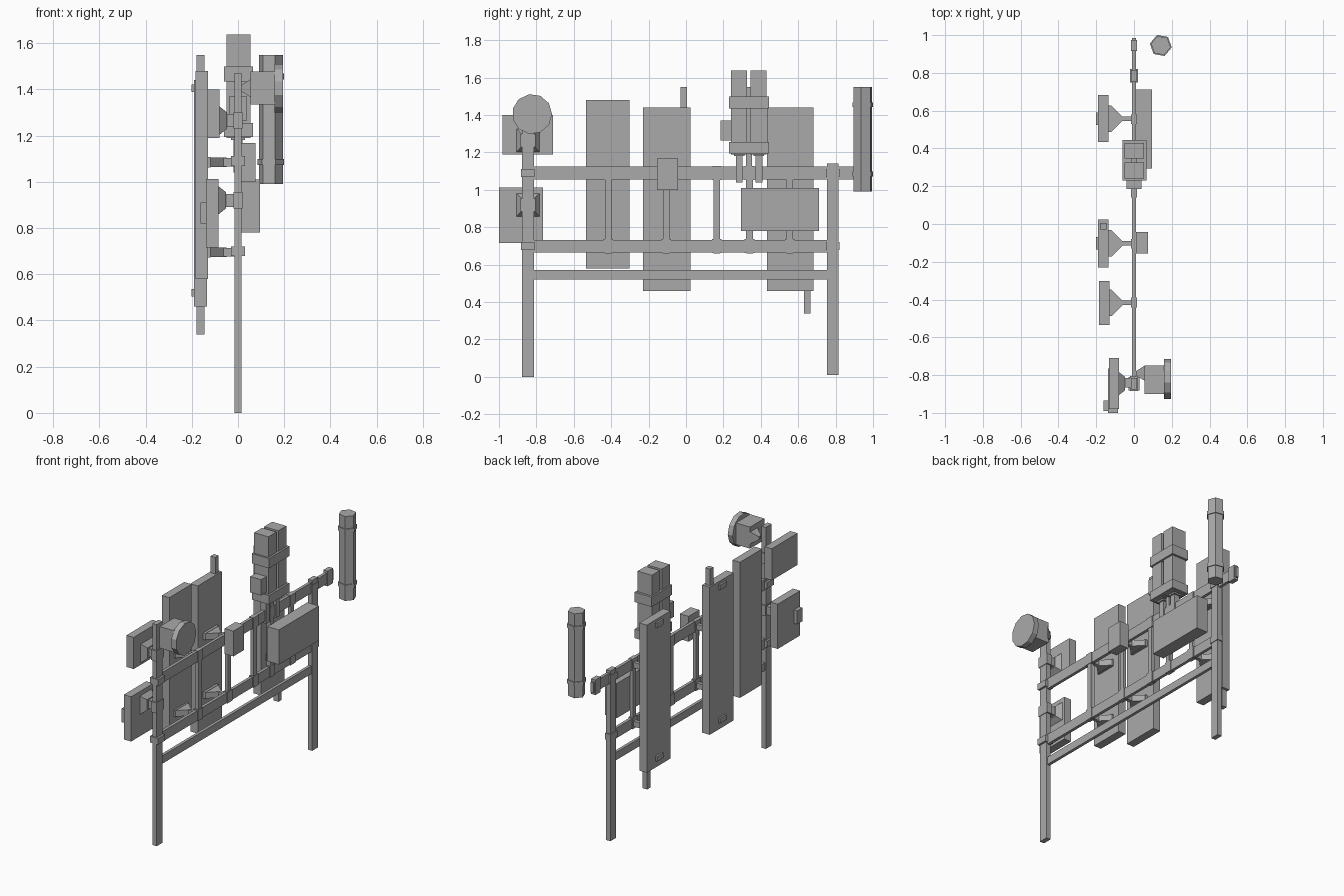
import bpy, bmesh, math
from mathutils import Matrix

default = bpy.data.objects.get("Cube")
if default:
    bpy.data.objects.remove(default, do_unlink=True)

grey = bpy.data.materials.new("matte grey")
grey.use_nodes = True
colour = (0.4, 0.4, 0.4, 1)
grey.diffuse_color = colour
grey.node_tree.nodes["Principled BSDF"].inputs["Base Color"].default_value = colour


def finish(name, bm):
    bmesh.ops.recalc_face_normals(bm, faces=bm.faces)
    mesh = bpy.data.meshes.new(name)
    bm.to_mesh(mesh)
    bm.free()
    mesh.materials.append(grey)
    obj = bpy.data.objects.new(name, mesh)
    bpy.context.collection.objects.link(obj)
    return obj


def box(name, x, y, z):
    """Box given by its (min, max) range on each axis."""
    bm = bmesh.new()
    bmesh.ops.create_cube(bm, size=1)
    for v in bm.verts:
        v.co = [(a + b) / 2 + c * (b - a) for (a, b), c in zip((x, y, z), v.co)]
    return finish(name, bm)


def around(c, half):
    return (c - half, c + half)


def cone(name, centre, r1, r2, depth, sides, axis="Z", turn=0):
    bm = bmesh.new()
    bmesh.ops.create_cone(bm, cap_ends=True, segments=sides, radius1=r1, radius2=r2, depth=depth)
    m = Matrix.Translation(centre)
    if axis == "X":
        m = m @ Matrix.Rotation(math.pi / 2, 4, "Y")
    bm.transform(m @ Matrix.Rotation(turn, 4, "Z"))
    return finish(name, bm)


def wedge(name, y, z):
    """Triangular bracket, wide at the panel and pointed at the rail."""
    bm = bmesh.new()
    tri = [bm.verts.new(p) for p in ((-0.12, y - 0.07, z[0]), (-0.12, y + 0.07, z[0]), (-0.05, y, z[0]))]
    face = bm.faces.new(tri)
    new = bmesh.ops.extrude_face_region(bm, geom=[face])["geom"]
    bmesh.ops.translate(bm, vec=(0, 0, z[1] - z[0]), verts=[g for g in new if isinstance(g, bmesh.types.BMVert)])
    return finish(name, bm)


# Main frame: two posts and three rails
FRONT, BACK = -0.845, 0.785
TOP, LOW = 1.09, 0.70
box("front_post", around(0, 0.016), around(FRONT, 0.031), (0, 1.47))
box("back_post", around(0, 0.016), around(BACK, 0.03), (0.01, 1.14))
box("top_rail", around(0, 0.01), (-0.82, 0.985), (1.055, 1.125))
box("middle_rail", around(0, 0.01), (-0.82, 0.76), (0.665, 0.732))
box("bottom_rail", around(0, 0.01), (-0.82, 0.76), (0.52, 0.572))
for y in (FRONT, BACK):
    for z in (TOP, LOW):
        box("post_clamp", around(0, 0.03 if y == FRONT else 0.02), around(y, 0.036), around(z, 0.021))
box("rail_end_clamp", around(0, 0.016), around(0.945, 0.028), around(TOP, 0.05))

# Thin uprights between the rails, with wider ends
for y in (-0.415, -0.105, 0.165, 0.34, 0.555):
    box("upright", around(0, 0.011), around(y, 0.017), (0.66, 1.125))
    for z in (TOP, LOW):
        box("upright_clamp", around(0, 0.015), around(y, 0.026), around(z, 0.037))

# Tall panels with brackets reaching to the rails
panels = [("front", -0.418, 0.117, 0.58, 1.48), ("middle", -0.103, 0.126, 0.46, 1.44),
          ("back", 0.558, 0.124, 0.46, 1.44)]
for name, y, half, bottom, top in panels:
    shift = 0.005 if name == "front" else 0
    box(name + "_panel", (-0.19 + shift, -0.135 + shift), around(y, half), (bottom, top))
    for z in (TOP, LOW):
        wedge(name + "_panel_bracket", y, around(z - 0.005, 0.02))
        box(name + "_panel_mount", (-0.138, -0.118), around(y, 0.07), around(z - 0.005, 0.022))
        box(name + "_panel_arm", (-0.07, 0), around(y, 0.012), around(z - 0.005, 0.018))
    if name != "front":
        for z in (bottom + 0.06, top - 0.035):
            box(name + "_panel_handle", (-0.202, -0.188), around(y, 0.033), around(z, 0.017))
box("middle_panel_stub", (-0.18, -0.145), (-0.03, 0.005), (1.4, 1.55))
box("back_panel_stub", (-0.18, -0.145), (0.63, 0.665), (0.34, 0.5))

# Two short panels on the front post
short_panels = [("upper", -0.133, (-0.98, -0.71), (1.19, 1.40), 1.265),
                ("lower", -0.138, (-1.0, -0.765), (0.715, 1.012), 0.92)]
for name, x, y, z, arm in short_panels:
    box(name + "_short_panel", (x, x + 0.053), y, z)
    box(name + "_short_arm", (x + 0.05, 0), around(FRONT + 0.005, 0.025), around(arm, 0.028))
    box(name + "_short_clamp", around(0, 0.02), around(FRONT, 0.04), around(arm, 0.035))
    cone(name + "_short_socket", (x + 0.068, FRONT, arm), 0.09, 0.05, 0.035, 4, "X", math.pi / 4)
box("lower_panel_knob", (-0.162, -0.135), (-0.99, -0.935), (0.82, 0.91))

# Round dish: cone joint, square housing and faceted drum
cone("dish_joint", (0.035, -0.79, 1.405), 0.015, 0.06, 0.05, 4, "X", math.pi / 4)
box("dish_housing", (0.055, 0.165), (-0.9, -0.75), (1.335, 1.478))
cone("dish_drum", (0.177, -0.823, 1.405), 0.107, 0.107, 0.036, 11, "X")

# Upright tube with two bands
TUBE = (0.142, 0.945)
cone("tube", (*TUBE, 1.27), 0.053, 0.053, 0.56, 6, turn=math.radians(20))
for z in (1.085, 1.455):
    cone("tube_band", (*TUBE, z), 0.059, 0.059, 0.026, 6, turn=math.radians(20))

# Twin tall boxes strapped to a central pole
for y in (0.283, 0.388):
    box("twin_box", around(0.002, 0.052), around(y, 0.042), (1.19, 1.637))
    box("twin_box_neck", around(0, 0.03), around(y + 0.002, 0.028), (1.18, 1.2))
    box("twin_box_foot", around(0, 0.02), around(y + 0.002, 0.018), (1.04, 1.19))
box("twin_pole", around(0, 0.014), around(0.336, 0.016), (0.67, 1.55))
for z in ((1.435, 1.5), (1.195, 1.255)):
    box("twin_strap", around(0.003, 0.063), (0.23, 0.445), z)
box("twin_side_box", around(0, 0.04), (0.185, 0.25), (1.265, 1.37))

# Equipment boxes on the rails
box("small_equipment_box", (0.01, 0.075), (-0.155, -0.042), (1.0, 1.168))
box("large_equipment_box", (0.01, 0.095), (0.293, 0.712), (0.78, 1.01))
